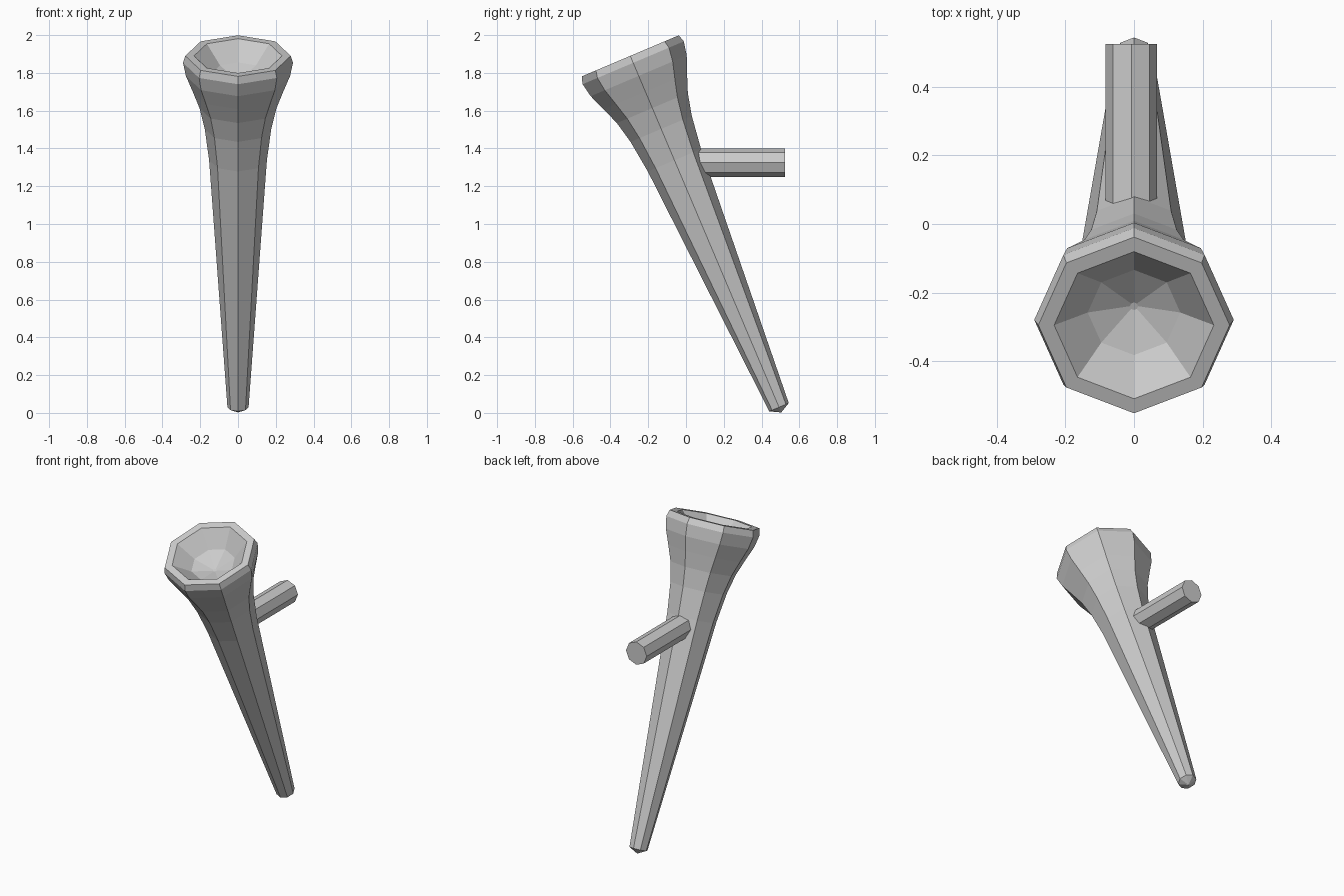
import bpy, bmesh
from math import cos, sin, pi, radians

if "Cube" in bpy.data.objects:
    bpy.data.objects.remove(bpy.data.objects["Cube"])

SIDES = 8


def lathe(name, profile, location, tilt):
    """Revolve a (radius, height) profile into a closed eight-sided solid."""
    bm = bmesh.new()
    rings = []
    for r, h in profile:
        if r == 0:
            rings.append([bm.verts.new((0, 0, h))] * SIDES)
        else:
            rings.append([bm.verts.new((r * cos(2 * pi * i / SIDES),
                                        r * sin(2 * pi * i / SIDES), h))
                          for i in range(SIDES)])
    for a, b in zip(rings, rings[1:]):
        for i in range(SIDES):
            j = (i + 1) % SIDES
            quad = list(dict.fromkeys((a[i], a[j], b[j], b[i])))
            bm.faces.new(quad)
    bmesh.ops.recalc_face_normals(bm, faces=bm.faces)
    mesh = bpy.data.meshes.new(name)
    bm.to_mesh(mesh)
    bm.free()
    obj = bpy.data.objects.new(name, mesh)
    obj.location = location
    obj.rotation_euler = (tilt, 0, 0)
    bpy.context.collection.objects.link(obj)
    return obj


# Tapered torch body: pointed foot, flared head, hollow bowl
torch_profile = [
    (0, -0.03), (0.056, 0), (0.153, 1.42), (0.176, 1.60), (0.204, 1.72),
    (0.24, 1.815), (0.276, 1.905), (0.291, 1.98), (0.279, 2.02),
    (0.233, 2.02), (0.135, 1.925), (0.012, 1.878), (0, 1.878),
]
lathe("torch_body", torch_profile, (0, 0.4925, 0.03), radians(22.95))

# Horizontal wall peg, its inner end buried in the body
bpy.ops.mesh.primitive_cylinder_add(
    vertices=SIDES, radius=0.075, depth=0.475,
    location=(-0.0075, 0.2875, 1.325), rotation=(radians(90), 0, 0))
bpy.context.object.name = "wall_peg"
